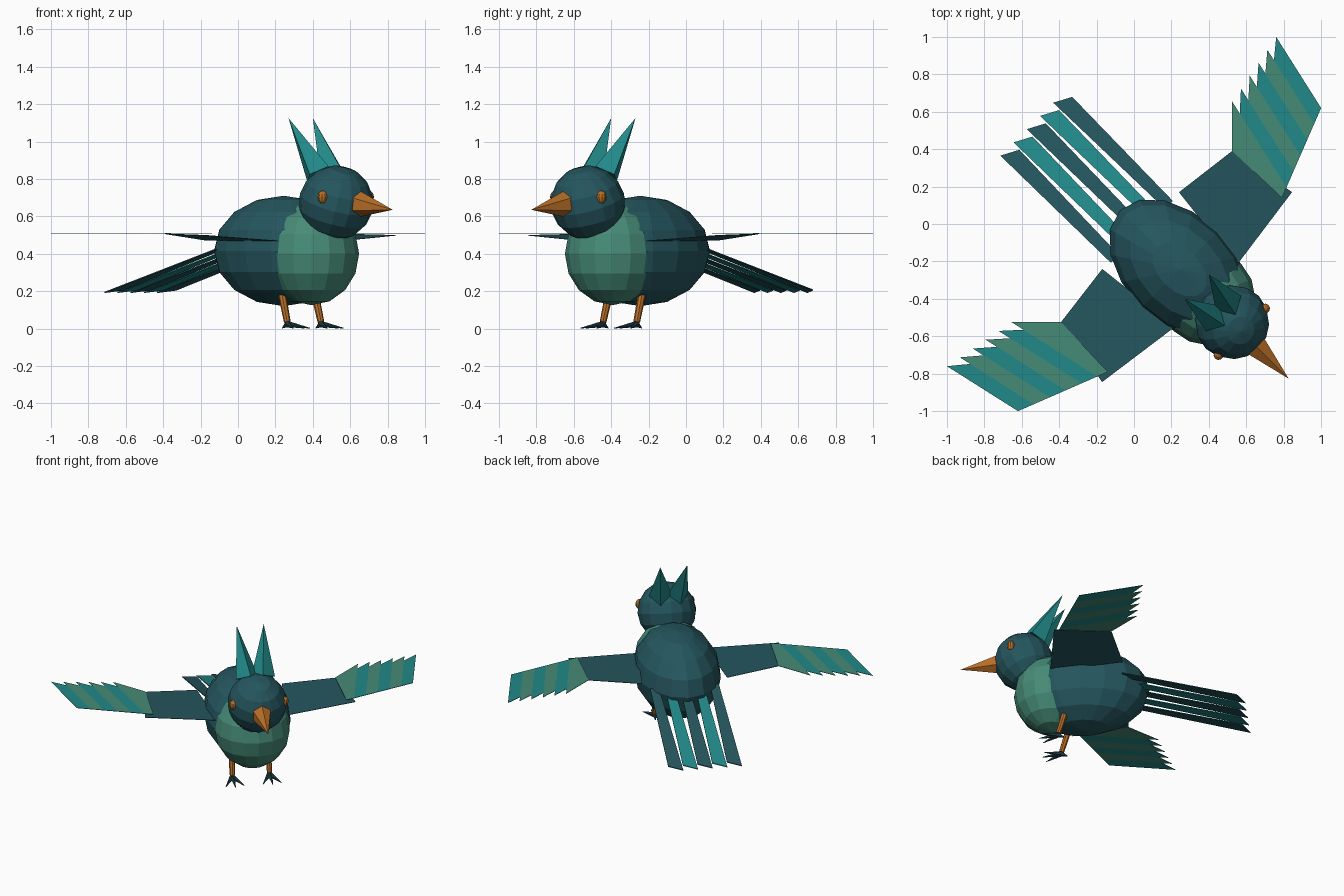
import bpy, bmesh, math
from mathutils import Vector, Matrix

cube = bpy.data.objects.get("Cube")
if cube:
    bpy.data.objects.remove(cube, do_unlink=True)

# Parts are laid out with +X forward and +Y left, then turned to the final heading
HEADING = Matrix.Rotation(math.radians(-45), 4, 'Z')


def material(name, rgb):
    m = bpy.data.materials.new(name)
    m.use_nodes = True
    m.diffuse_color = (*rgb, 1)
    m.node_tree.nodes["Principled BSDF"].inputs["Base Color"].default_value = (*rgb, 1)
    return m


DARK = material("dark teal", (0.018, 0.092, 0.112))
TEAL = material("bright teal", (0.016, 0.25, 0.25))
GREEN = material("sage green", (0.062, 0.26, 0.185))
ORANGE = material("orange", (0.48, 0.155, 0.02))
CLAW = material("claw black teal", (0.012, 0.045, 0.055))


def finish(name, bm, mat):
    bmesh.ops.recalc_face_normals(bm, faces=bm.faces)
    bm.transform(HEADING)
    mesh = bpy.data.meshes.new(name)
    bm.to_mesh(mesh)
    bm.free()
    mesh.materials.append(mat)
    obj = bpy.data.objects.new(name, mesh)
    bpy.context.collection.objects.link(obj)
    return obj


def ball(name, mat, centre, radii, segments=16, rings=8, tilt=0):
    bm = bmesh.new()
    bmesh.ops.create_uvsphere(bm, u_segments=segments, v_segments=rings, radius=1)
    bm.transform(Matrix.Translation(centre)
                 @ Matrix.Rotation(math.radians(tilt), 4, 'Y')
                 @ Matrix.Diagonal((*radii, 1)))
    return finish(name, bm, mat)


def spike(name, mat, base, tip, r_base, r_tip=0, sides=6):
    base, tip = Vector(base), Vector(tip)
    axis = tip - base
    bm = bmesh.new()
    bmesh.ops.create_cone(bm, cap_ends=True, segments=sides, radius1=r_base,
                          radius2=r_tip, depth=axis.length)
    bm.transform(Matrix.Translation((base + tip) / 2)
                 @ axis.to_track_quat('Z', 'Y').to_matrix().to_4x4())
    return finish(name, bm, mat)


def plate(name, mat, points, thickness=0.003):
    bm = bmesh.new()
    low = bm.faces.new([bm.verts.new(p) for p in points])
    top = bmesh.ops.extrude_face_region(bm, geom=[low])
    verts = [g for g in top["geom"] if isinstance(g, bmesh.types.BMVert)]
    bmesh.ops.translate(bm, verts=verts, vec=(0, 0, thickness))
    return finish(name, bm, mat)


# Body, chest, head and beak
ball("body", DARK, (0.345, 0, 0.415), (0.45, 0.29, 0.295))
ball("chest", GREEN, (0.555, 0, 0.40), (0.255, 0.255, 0.275))
ball("head", DARK, (0.742, 0, 0.672), (0.2, 0.2, 0.2), tilt=20)
spike("beak", ORANGE, (0.90, 0, 0.667), (1.17, 0, 0.635), 0.075)

# Tail feathers: slanted ends, narrowing to the root
for i in range(5):
    v = 0.1 * (i - 2)
    root_v = v * 1.02
    plate(f"tail_feather_{i + 1}", TEAL if i % 2 else DARK, [
        (-0.764, v - 0.047, 0.19), (-0.714, v + 0.047, 0.203),
        (0.06, root_v + 0.03, 0.42), (0.06, root_v - 0.03, 0.42)], 0.006)

# Parts mirrored across the body
for side, s in (("left", 1), ("right", -1)):
    ball(side + "_eye", ORANGE, (0.815, 0.175 * s, 0.703), (0.027, 0.027, 0.035), 10, 6)
    spike(side + "_crest", TEAL, (0.66, 0.055 * s, 0.825), (0.474, 0.092 * s, 1.125),
          0.08, sides=4)

    # Leg and foot
    ankle = Vector((0.50, 0.127 * s, 0.035))
    spike(side + "_leg", ORANGE, (0.45, 0.124 * s, 0.21), ankle, 0.022, 0.018, 8)
    for k, (angle, length) in enumerate(((-30, 0.125), (0, 0.13), (30, 0.125), (180, 0.04))):
        a = math.radians(angle)
        end = ankle + Vector((length * math.cos(a), length * math.sin(a), -0.033))
        spike(f"{side}_toe_{k + 1}", CLAW, ankle - Vector((0, 0, 0.012)), end, 0.018, 0.002, 5)

    # Inner wing panel
    plate(side + "_wing_panel", DARK, [
        (0.05, 0.29 * s, 0.47), (0.095, 0.647 * s, 0.505),
        (0.477, 0.718 * s, 0.497), (0.544, 0.233 * s, 0.467)])

    # Flight feathers fan out in parallel strips along the wing
    def flat(u, v):
        return Vector((u, v * s, 0.507))

    trail = [flat(-0.092, 0.834).lerp(flat(-0.17, 1.245), i / 5) for i in range(6)]
    lead = [flat(0.438, 0.715).lerp(flat(0.269, 1.146), i / 5) for i in range(6)]
    for i in range(6):
        if i == 0:
            inner = [flat(0.46, 0.658), flat(0.095, 0.647)]
        else:
            inner = [lead[i - 1], trail[i - 1].lerp(lead[i - 1], 0.14)]
        plate(f"{side}_flight_feather_{i + 1}", TEAL if i % 2 else GREEN,
              [trail[i], lead[i], *inner])
